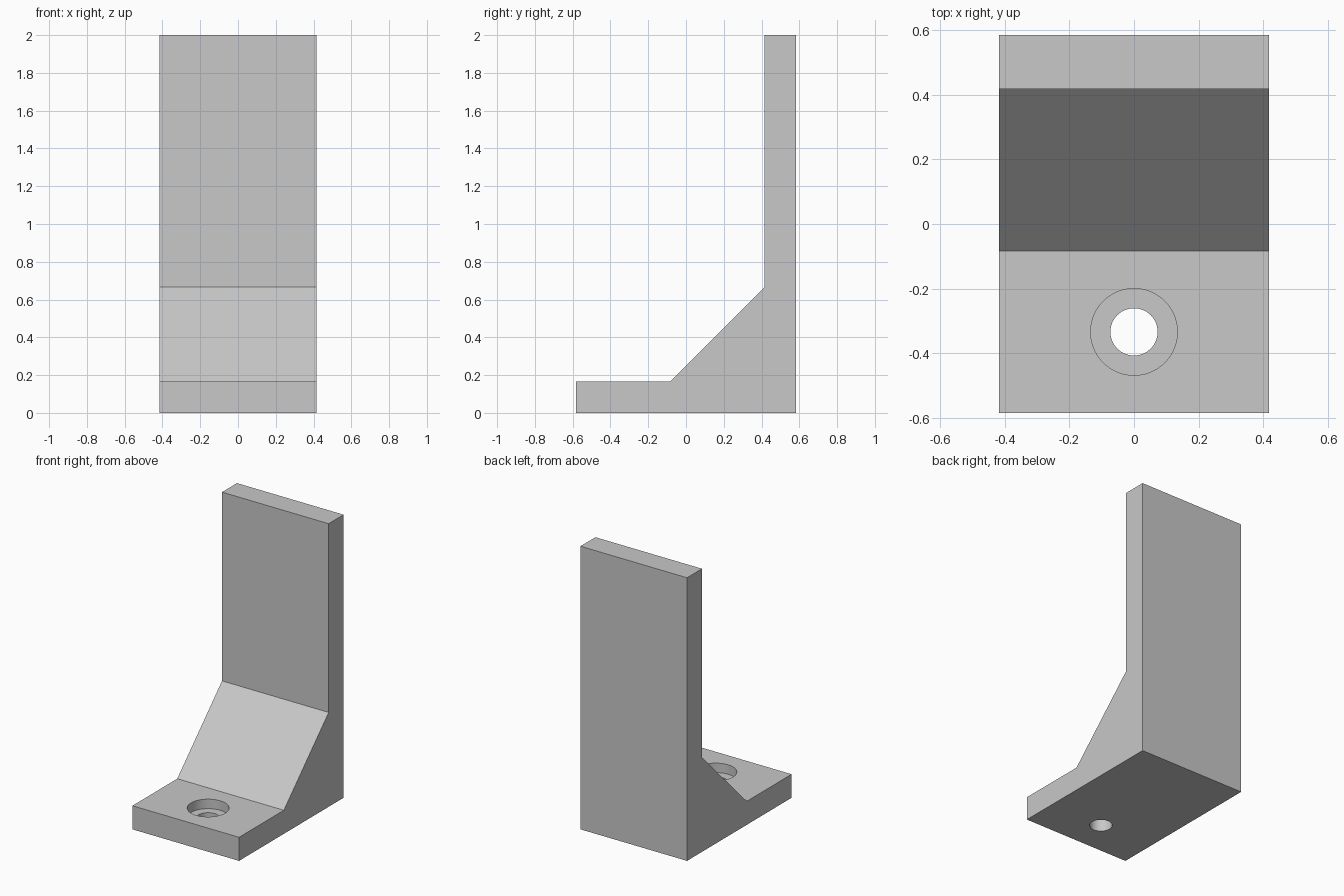
import bpy
import bmesh

cube = bpy.data.objects.get("Cube")
if cube:
    bpy.data.objects.remove(cube, do_unlink=True)

# Overall dimensions
T = 1 / 6            # plate thickness
HALF_W = 2.5 * T
HALF_D = 3.5 * T
HEIGHT = 2.0
BRACE = 0.5          # gusset leg length
HOLE_Y = -2 * T

grey = bpy.data.materials.new("plain grey")
grey.use_nodes = True
colour = (0.58, 0.58, 0.58, 1)
grey.diffuse_color = colour
grey.node_tree.nodes["Principled BSDF"].inputs["Base Color"].default_value = colour


def extruded_profile(name, profile):
    """Sweep a closed (y, z) outline across the full width."""
    bm = bmesh.new()
    face = bm.faces.new([bm.verts.new((-HALF_W, y, z)) for y, z in profile])
    side = bmesh.ops.extrude_face_region(bm, geom=[face])["geom"]
    moved = [v for v in side if isinstance(v, bmesh.types.BMVert)]
    bmesh.ops.translate(bm, verts=moved, vec=(2 * HALF_W, 0, 0))
    bmesh.ops.recalc_face_normals(bm, faces=bm.faces)
    mesh = bpy.data.meshes.new(name)
    bm.to_mesh(mesh)
    bm.free()
    obj = bpy.data.objects.new(name, mesh)
    bpy.context.collection.objects.link(obj)
    obj.data.materials.append(grey)
    return obj


def drill(target, name, radius, bottom, top):
    """Cut a vertical round hole through the foot."""
    bpy.ops.mesh.primitive_cylinder_add(
        vertices=64, radius=radius, depth=top - bottom,
        location=(0, HOLE_Y, (top + bottom) / 2))
    cutter = bpy.context.object
    cutter.name = name
    cutter.hide_render = True
    cutter.data.materials.append(grey)
    mod = target.modifiers.new(name, "BOOLEAN")
    mod.operation = "DIFFERENCE"
    mod.solver = "EXACT"
    mod.object = cutter
    bpy.ops.object.select_all(action="DESELECT")
    target.select_set(True)
    bpy.context.view_layer.objects.active = target
    bpy.ops.object.modifier_apply(modifier=mod.name)
    bpy.data.objects.remove(cutter, do_unlink=True)


# Foot, sloped gusset and upright in one solid outline
wall = HALF_D - T
bracket = extruded_profile("angle_bracket", [
    (-HALF_D, 0), (HALF_D, 0), (HALF_D, HEIGHT), (wall, HEIGHT),
    (wall, T + BRACE), (wall - BRACE, T), (-HALF_D, T)])

# Counterbored screw hole
drill(bracket, "screw_hole", 0.073, -0.1, 0.3)
drill(bracket, "counterbore", 0.134, T - 0.067, 0.3)

bpy.ops.object.shade_smooth_by_angle()
